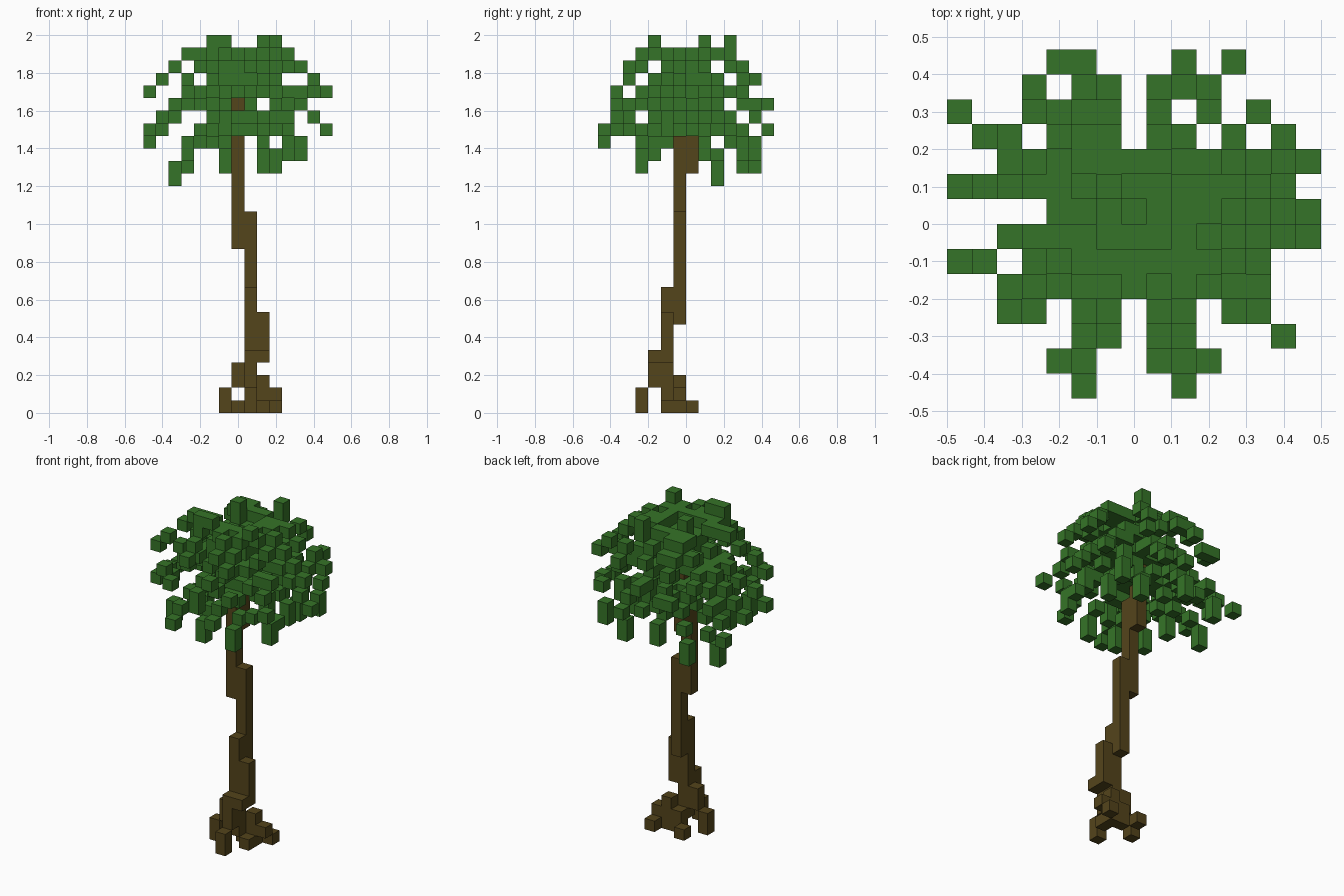
import bpy
import bmesh
from mathutils import Vector

CELL = 2 / 30

cube = bpy.data.objects.get("Cube")
if cube:
    bpy.data.objects.remove(cube, do_unlink=True)


def make_material(name, rgb):
    mat = bpy.data.materials.new(name)
    mat.use_nodes = True
    mat.diffuse_color = (*rgb, 1)
    mat.node_tree.nodes["Principled BSDF"].inputs["Base Color"].default_value = (*rgb, 1)
    return mat


def block_object(name, cells, mat):
    """Turn a set of grid cells into one mesh with only its outer faces."""
    bm = bmesh.new()
    for cell in sorted(cells):
        centre = Vector((cell[0], cell[1] + 0.5, cell[2] + 0.5))
        for axis in range(3):
            for sign in (-1, 1):
                neighbour = list(cell)
                neighbour[axis] += sign
                if tuple(neighbour) in cells:
                    continue
                normal, u = Vector(), Vector()
                normal[axis] = sign / 2
                u[(axis + 1) % 3] = 0.5
                v = normal.cross(u) * 2
                corners = (-u - v, u - v, u + v, v - u)
                bm.faces.new([bm.verts.new((centre + normal + c) * CELL) for c in corners])
    mesh = bpy.data.meshes.new(name)
    bm.to_mesh(mesh)
    bm.free()
    mesh.materials.append(mat)
    bpy.context.collection.objects.link(bpy.data.objects.new(name, mesh))


def columns(parts):
    """Cells of upright posts given as x, y, bottom, top."""
    return {(x, y, z) for x, y, low, high in parts for z in range(low, high)}


def frond(x, y, start, end, rise, hang):
    """Cells of one arching frond, with a longer tip if it hangs."""
    steps = max(abs(x), abs(y))
    cells = {(x, y, end + d) for d in range(hang + 1)}
    for n in range(1, steps):
        t = n / steps
        z = start + (end - start) * t + 4 * rise * t * (1 - t)
        cells.add((round(x * t), round(y * t), round(z)))
    return cells


bark = make_material("bark brown", (0.088, 0.058, 0.011))
leaf = make_material("leaf green", (0.036, 0.175, 0.021))

# Leaning trunk, stepping from the roots up to the crown
trunk = columns([(0, 0, 19, 25), (0, -1, 13, 22), (1, -1, 7, 16),
                 (1, -2, 1, 10), (2, -2, 4, 8)])
block_object("trunk", trunk, bark)

# Splayed roots
roots = columns([(1, -3, 2, 5), (2, -3, 4, 5), (0, -2, 2, 4), (1, -4, 0, 2),
                 (-1, -2, 0, 2), (2, -2, 0, 1), (2, -1, 0, 3), (1, -1, 0, 2),
                 (3, -1, 1, 2), (3, 0, 0, 1), (0, 0, 0, 1)])
block_object("roots", roots, bark)

used = set(trunk)


def grow(name, tips, start, end, rise, hang=0):
    """One ring of fronds, all starting and ending at the same heights."""
    cells = set().union(*(frond(x, y, start, end, rise, hang) for x, y in tips)) - used
    used.update(cells)
    block_object(name, cells, leaf)


# Upright tufts and the high fronds
grow("top_tufts", [(-1, 1), (2, 3), (3, -3), (-2, -3), (-1, -3)], 26, 29, 0)
grow("upper_side_fronds", [(-7, -2), (7, 2), (7, -1), (5, -3), (-4, 4), (6, 1), (1, -6)],
     26, 25, 2.5)
grow("upper_end_fronds", [(-3, 6), (4, 6), (1, 5), (-3, -6), (3, -6), (-5, -4), (-2, 6)],
     26, 24, 2.5)

# Middle fronds
grow("middle_short_fronds", [(6, 3), (6, -5), (-1, 5), (-5, 2), (-5, -3), (4, 3)], 24, 23, 2)
grow("middle_fronds", [(-7, -2), (-7, 1), (7, 0), (2, -7), (2, 6), (-1, -5), (4, -4)],
     24, 22, 2)
grow("middle_long_fronds", [(-7, 4), (-2, -7), (5, -2)], 24, 21, 2)

# Drooping lower fronds with hanging tips
grow("lower_short_fronds", [(5, 4), (-1, 5), (-4, -4), (5, -3), (4, 1), (-4, -1)], 23, 20, 1.5, 1)
grow("lower_long_fronds", [(-4, 5), (3, 4), (2, -4), (-1, -4)], 23, 19, 1.5, 1)
grow("lowest_frond", [(-5, 2)], 23, 18, 1.5, 1)

# Leaf cap over the top of the trunk
cap = {(x, y, 26) for x in (-1, 0, 1) for y in (-1, 0, 1)} | {(0, 0, 25)}
block_object("crown_cap", cap - used, leaf)
